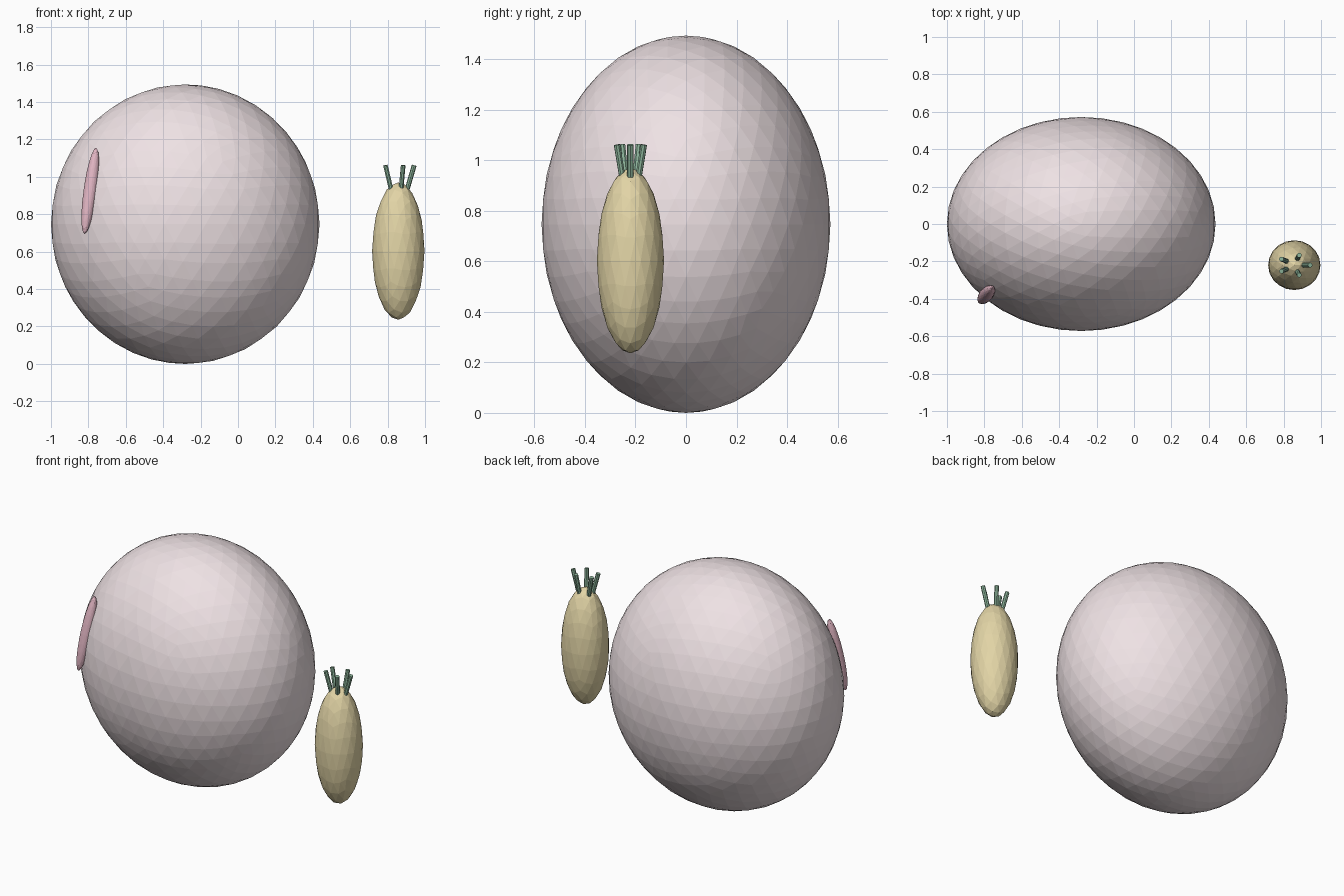
import bpy, math
from mathutils import Vector, Matrix

if "Cube" in bpy.data.objects:
    bpy.data.objects.remove(bpy.data.objects["Cube"])


def paint(obj, name, rgb):
    mat = bpy.data.materials.get(name) or bpy.data.materials.new(name)
    mat.diffuse_color = (*rgb, 1)
    mat.use_nodes = True
    mat.node_tree.nodes["Principled BSDF"].inputs["Base Color"].default_value = mat.diffuse_color
    obj.data.materials.append(mat)


def ellipsoid(name, centre, radii, subdiv, mat, rgb, rot=Matrix.Identity(3)):
    bpy.ops.mesh.primitive_ico_sphere_add(subdivisions=subdiv, radius=1)
    obj = bpy.context.object
    obj.name = name
    obj.data.transform(rot.to_4x4() @ Matrix.Diagonal((*radii, 1)))
    obj.location = centre
    paint(obj, mat, rgb)
    return obj


# Large faceted body
BODY_C = Vector((-0.282, 0, 0.747))
BODY_R = Vector((0.718, 0.572, 0.747))
ellipsoid("body", BODY_C, BODY_R, 4, "pale_pink", (0.86, 0.76, 0.78))

# Thin pink slit lying on the body surface
centre = Vector((-0.79, -0.378, 0.925))
normal = Vector([(centre[i] - BODY_C[i]) / BODY_R[i] ** 2 for i in range(3)]).normalized()
side = Vector((0, 0, 1)).cross(normal).normalized()
up = normal.cross(side)
rot = Matrix((side, normal, up)).transposed()
ellipsoid("slit", centre, (0.036, 0.036, 0.235), 3, "rose", (0.75, 0.46, 0.54), rot)

# Separate tall root
ROOT = Vector((0.857, -0.22, 0.603))
ellipsoid("root", ROOT, (0.14, 0.133, 0.367), 3, "straw", (0.76, 0.66, 0.38))

# Ring of five splayed stems on top of the root
for i in range(5):
    a = i * math.tau / 5
    c, s = math.cos(a), math.sin(a)
    low = Vector((ROOT.x + 0.048 * c, ROOT.y + 0.034 * s, 0.935))
    high = Vector((ROOT.x + 0.085 * c, ROOT.y + 0.056 * s, 1.062))
    axis = high - low
    bpy.ops.mesh.primitive_cylinder_add(vertices=8, radius=0.013, depth=axis.length,
                                        location=(low + high) / 2,
                                        rotation=axis.to_track_quat('Z', 'Y').to_euler())
    stem = bpy.context.object
    stem.name = f"stem_{i + 1}"
    paint(stem, "leaf_green", (0.26, 0.45, 0.32))
